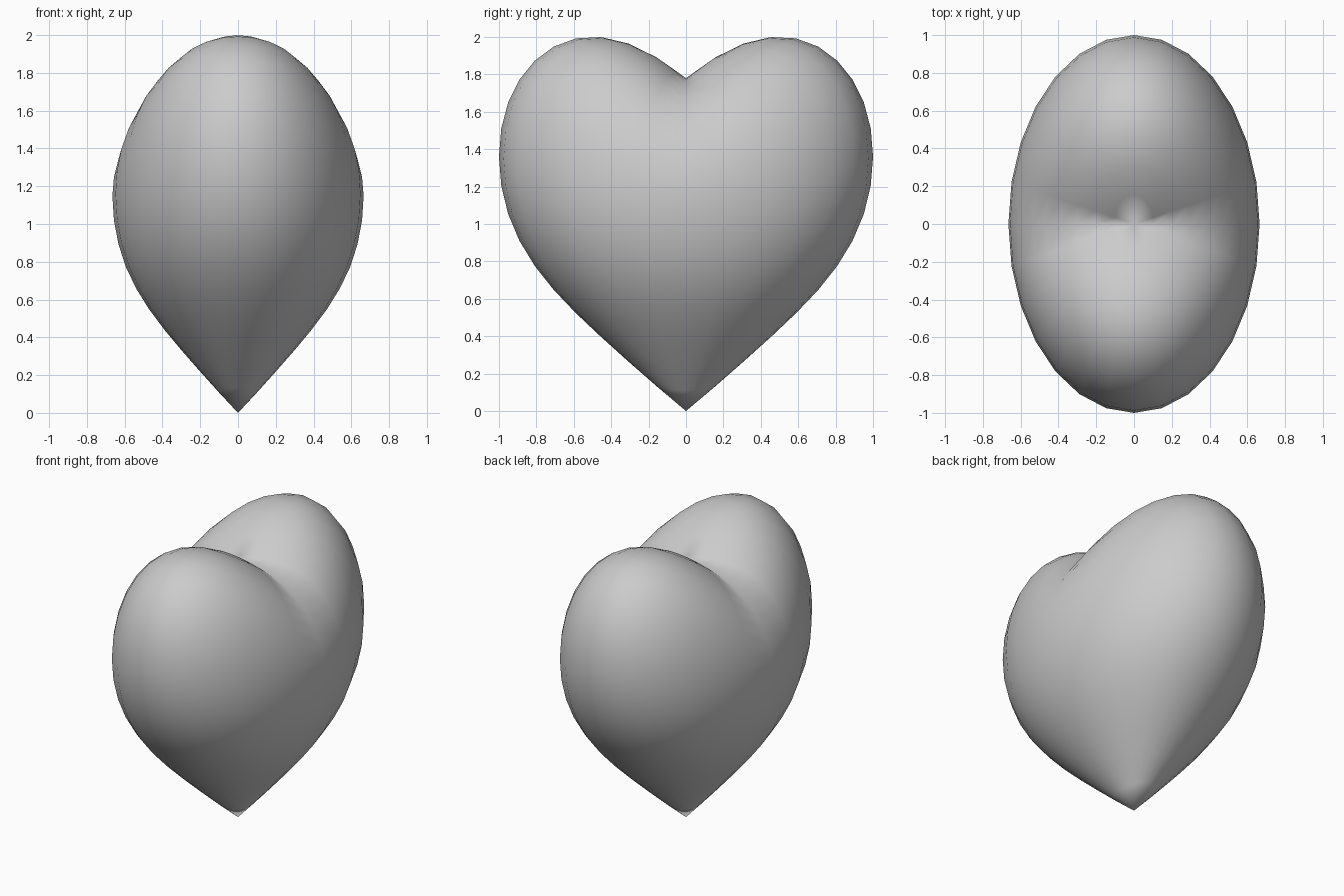
import bpy, bmesh
from math import sin, cos, pi, sqrt

if "Cube" in bpy.data.objects:
    bpy.data.objects.remove(bpy.data.objects["Cube"])

SEG, RINGS = 28, 10          # points around, rings per half
DEPTH = 0.665                # half thickness in x


def height(r, phi, upper):
    """Height of the heart surface over an elliptical plan."""
    y = abs(r * sin(phi))
    dome = sqrt(max(0.0, 1 - r * r))
    if upper:                # two lobes with a cleft along y = 0
        return 1.15 + 0.21 * y * y + (0.63 + 0.80 * y - 0.43 * y * y) * dome
    rim = 1.15 + 0.21 * sin(phi) ** 2
    return rim * (1 - dome * (1 - 0.6 * r + 0.33 * r * r))   # pointed base


bm = bmesh.new()


def ring(t, upper):
    r = sin(t)
    return [bm.verts.new((DEPTH * r * cos(a), r * sin(a), height(r, a, upper)))
            for a in (2 * pi * i / SEG for i in range(SEG))]


# Rings from the cleft centre, over the rim, down to the tip
steps = [(pi / 2 * i / RINGS, True) for i in range(1, RINGS + 1)]
steps += [(pi / 2 * i / RINGS, False) for i in range(RINGS - 1, 0, -1)]
rings = [ring(t, up) for t, up in steps]
top = bm.verts.new((0, 0, height(0, 0, True)))
tip = bm.verts.new((0, 0, 0))

for i in range(SEG):
    j = (i + 1) % SEG
    bm.faces.new((top, rings[0][i], rings[0][j]))
    bm.faces.new((tip, rings[-1][j], rings[-1][i]))
    for a, b in zip(rings, rings[1:]):
        bm.faces.new((a[i], b[i], b[j], a[j]))
bmesh.ops.recalc_face_normals(bm, faces=bm.faces)
for f in bm.faces:
    f.smooth = True

# Heart body
mesh = bpy.data.meshes.new("heart")
bm.to_mesh(mesh)
bm.free()
heart = bpy.data.objects.new("heart", mesh)
bpy.context.collection.objects.link(heart)
